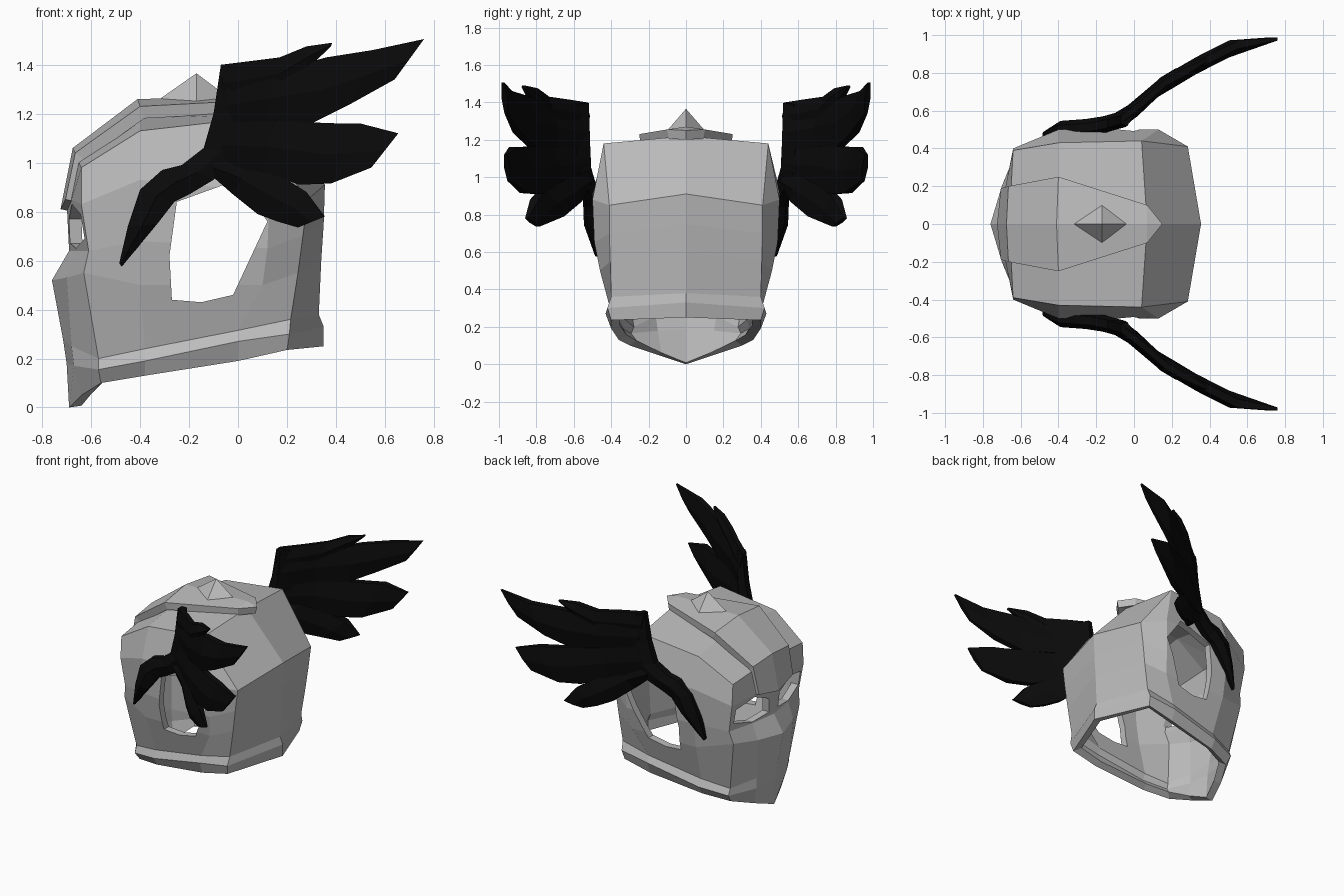
import bpy
import bmesh
from mathutils import Vector

default_cube = bpy.data.objects.get("Cube")
if default_cube:
    bpy.data.objects.remove(default_cube, do_unlink=True)


def make_material(name, value):
    mat = bpy.data.materials.new(name)
    mat.use_nodes = True
    colour = (value, value, value, 1)
    mat.diffuse_color = colour
    mat.node_tree.nodes["Principled BSDF"].inputs["Base Color"].default_value = colour
    return mat


steel = make_material("steel grey", .5)
black = make_material("feather black", .003)


def build(name, points, faces, material, outward_from=None):
    """Make a flat shaded object; open shells are turned away from a point."""
    bm = bmesh.new()
    verts = [bm.verts.new(p) for p in points]
    for face in faces:
        bm.faces.new([verts[i] for i in face])
    bmesh.ops.remove_doubles(bm, verts=bm.verts[:], dist=.0005)
    bmesh.ops.recalc_face_normals(bm, faces=bm.faces[:])
    if outward_from:
        origin = Vector(outward_from)
        facing = sum(f.normal.dot(f.calc_center_median() - origin) for f in bm.faces)
        if facing < 0:
            bmesh.ops.reverse_faces(bm, faces=bm.faces[:])
    mesh = bpy.data.meshes.new(name)
    bm.to_mesh(mesh)
    bm.free()
    mesh.materials.append(material)
    obj = bpy.data.objects.new(name, mesh)
    bpy.context.collection.objects.link(obj)
    return obj


def mirror_across_y(obj):
    mod = obj.modifiers.new("mirror", 'MIRROR')
    mod.use_axis = (False, True, False)
    mod.merge_threshold = .001


def thicken(obj, thickness):
    mod = obj.modifiers.new("thickness", 'SOLIDIFY')
    mod.thickness = thickness
    mod.offset = -1
    mod.use_even_offset = True


def prism(name, low, high):
    """Closed prism between two matching outlines."""
    n = len(low)
    faces = [list(range(n)), list(range(n, 2 * n))]
    faces += [[i, (i + 1) % n, n + (i + 1) % n, n + i] for i in range(n)]
    return build(name, low + high, faces, steel)


def cut(target, cutter):
    cutter.hide_render = True
    cutter.display_type = 'WIRE'
    cutter.hide_set(True)
    mod = target.modifiers.new("opening", 'BOOLEAN')
    mod.operation = 'DIFFERENCE'
    mod.solver = 'EXACT'
    mod.object = cutter


# Helmet shell: each row runs from the face centre, around the side, to the back centre
rim_bottom = [(-.69, 0, .0), (-.64, .15, .05), (-.56, .3, .1), (-.38, .36, .13),
              (0, .4, .19), (.2, .4, .235), (.35, 0, .25)]
rim_edge = [(-.7, 0, .18), (-.67, .17, .17), (-.57, .34, .155), (-.38, .4, .19),
            (0, .43, .27), (.21, .42, .3), (.35, 0, .33)]
rim_top = [(-.715, 0, .28), (-.68, .18, .25), (-.57, .32, .2), (-.38, .375, .24),
           (0, .41, .315), (.215, .4, .36), (.33, 0, .38)]
cheek = [(-.76, 0, .52), (-.7, .2, .53), (-.63, .37, .55), (-.4, .46, .5),
         (.1, .46, .5), (.245, .405, .55), (.34, 0, .6)]
eye_low = [(-.69, 0, .64), (-.66, .2, .64), (-.61, .39, .64), (-.4, .49, .68),
           (.12, .49, .65), (.265, .41, .7), (.35, 0, .75)]
brow = [(-.7, 0, .84), (-.68, .2, .85), (-.64, .4, .83), (-.4, .5, .93),
        (.13, .5, .88), (.285, .41, .85), (.355, 0, .91)]
roof_edge = [(-.655, 0, 1.02), (-.65, .2, 1), (-.64, .39, .98), (-.4, .43, 1.13),
             (.04, .44, 1.18), (.04, .44, 1.18), (.07, 0, 1.22)]
rows = [rim_bottom, rim_edge, rim_top, cheek, eye_low, brow, roof_edge]
width = len(brow)
shell_points = [p for row in rows for p in row] + [(-.4, 0, 1.2)]
shell_faces = []
for r in range(len(rows) - 1):
    for c in range(width - 1):
        a = r * width + c
        shell_faces.append([a, a + 1, a + 1 + width, a + width])
top = (len(rows) - 1) * width
peak = len(shell_points) - 1
shell_faces += [[top, top + 1, peak], [top + 1, top + 2, top + 3, peak],
                [peak, top + 3, top + 4, top + 6]]
# Weld the repeated back corner by dropping its zero width edge
dup = top + 5
shell_faces = [[top + 4 if i == dup else i for i in f] for f in shell_faces]
shell_faces = [list(dict.fromkeys(f)) for f in shell_faces]
shell_faces = [f for f in shell_faces if len(f) > 2]
helmet = build("helmet_shell", shell_points, shell_faces, steel, (-.2, 0, .6))
mirror_across_y(helmet)
thicken(helmet, .05)

# Side openings
ear = [(-.25, .84), (0, .93), (.12, .76), (-.02, .46), (-.15, .43), (-.27, .44), (-.28, .62)]
cut(helmet, prism("ear_cutter", [(x, -1, z) for x, z in ear], [(x, 1, z) for x, z in ear]))

# Eye openings, one on each side of the nose guard
eye = [(.05, .67), (.2, .65), (.36, .69), (.36, .79), (.2, .83), (.06, .77)]
for side, label in ((1, "left"), (-1, "right")):
    cut(helmet, prism(label + "_eye_cutter", [(-1, side * y, z) for y, z in eye],
                      [(-.45, side * y, z) for y, z in eye]))

# Raised crest plate from the brow over the roof
crest_middle = [(-.725, 0, .81), (-.675, 0, 1.06), (-.41, 0, 1.26), (.07, 0, 1.27), (.15, 0, 1.25)]
crest_side = [(-.705, .19, .85), (-.665, .2, 1.04), (-.4, .25, 1.23), (.07, .1, 1.255)]
n = len(crest_middle)
crest_faces = [[i, i + 1, n + i + 1, n + i] for i in range(n - 2)] + [[n - 2, n - 1, 2 * n - 2]]
crest = build("crest_plate", crest_middle + crest_side, crest_faces, steel, (-.25, 0, .8))
mirror_across_y(crest)
thicken(crest, .05)

# Pointed stud on the crest
build("crest_stud", [(-.32, 0, 1.26), (-.17, .1, 1.25), (-.03, 0, 1.26), (-.17, -.1, 1.25), (-.17, 0, 1.365)],
      [[0, 1, 2, 3]] + [[i, (i + 1) % 4, 4] for i in range(4)], steel)

# Outward sweep of the wings along the length of the helmet
sweep = [(-.5, .465), (-.4, .5), (-.2, .515), (-.04, .56), (.15, .74), (.35, .85), (.55, .95), (.8, .985)]


def sweep_y(x):
    for (x0, y0), (x1, y1) in zip(sweep, sweep[1:]):
        if x <= x1:
            return y0 + (y1 - y0) * (x - x0) / (x1 - x0)
    return sweep[-1][1]


def feather(name, upper, lower, half=.045):
    """Slab with a raised middle rib, bent along the sweep, on both sides."""
    points = []
    last = len(upper) - 1
    for i, ((ux, uz), (lx, lz)) in enumerate(zip(upper, lower)):
        t = half * (.35 if i == last else 1)
        mx, mz = (ux + lx) / 2, (uz + lz) / 2
        for x, z, d in ((ux, uz, t / 2), (mx, mz, t), (lx, lz, t / 2),
                        (lx, lz, -t / 2), (mx, mz, -t), (ux, uz, -t / 2)):
            points.append((x, sweep_y(x) + d, z))
    ring = 6
    faces = [list(range(ring)), list(range(last * ring, (last + 1) * ring))]
    for i in range(last):
        for k in range(ring):
            a, b = i * ring + k, i * ring + (k + 1) % ring
            faces.append([a, b, b + ring, a + ring])
    mirror_across_y(build(name, points, faces, black))


feather("wing_root",
        [(-.07, 1.4), (-.1, 1.2), (-.14, 1.06), (-.23, .99), (-.31, .97), (-.4, .89), (-.45, .74), (-.485, .59)],
        [(0, 1.39), (.01, 1.2), (0, 1.03), (-.1, .93), (-.2, .87), (-.26, .84), (-.33, .75), (-.475, .575)])
feather("top_feather",
        [(-.07, 1.4), (.05, 1.415), (.17, 1.43), (.28, 1.475), (.385, 1.49)],
        [(-.06, 1.25), (.05, 1.27), (.18, 1.3), (.28, 1.38), (.38, 1.475)], .04)
feather("long_feather",
        [(-.05, 1.34), (.15, 1.37), (.36, 1.43), (.55, 1.46), (.76, 1.505)],
        [(-.05, 1.13), (.12, 1.16), (.3, 1.16), (.46, 1.24), (.63, 1.335), (.75, 1.49)][:4] + [(.64, 1.34)])
feather("middle_feather",
        [(-.06, 1.17), (.15, 1.17), (.42, 1.16), (.5, 1.16), (.655, 1.12)],
        [(-.08, .97), (.1, .96), (.25, .91), (.38, .915), (.545, .98)])
feather("lower_feather",
        [(-.1, 1.02), (.05, 1.0), (.2, .93), (.28, .88), (.355, .78)],
        [(-.1, .94), (-.02, .87), (.08, .79), (.16, .76), (.245, .735)])
